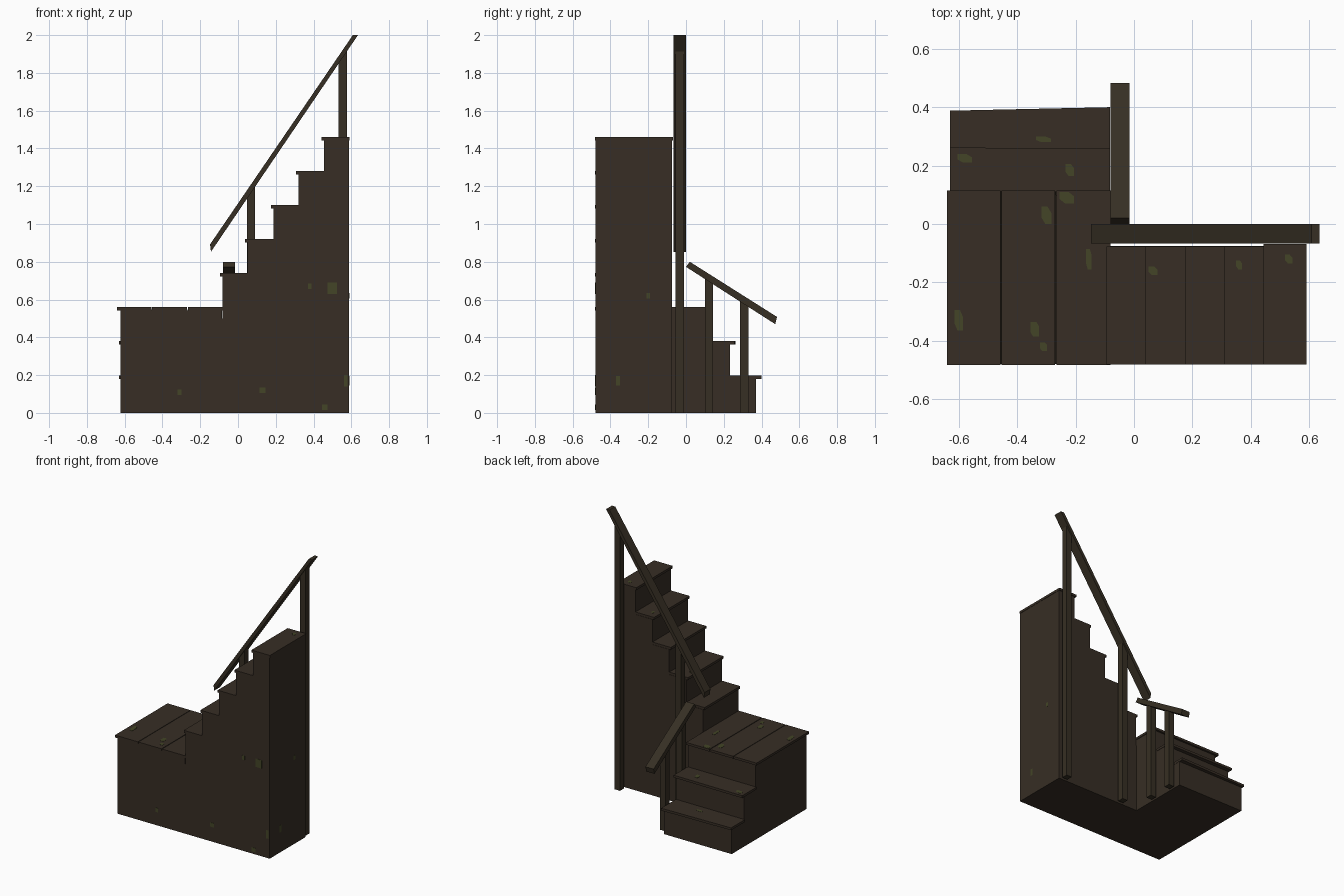
import bpy, bmesh, random

if "Cube" in bpy.data.objects:
    bpy.data.objects.remove(bpy.data.objects["Cube"])

random.seed(4)


def material(name, rgb):
    m = bpy.data.materials.new(name)
    m.diffuse_color = (*rgb, 1)
    m.use_nodes = True
    m.node_tree.nodes["Principled BSDF"].inputs["Base Color"].default_value = m.diffuse_color
    return m


WOOD = material("dark brown wood", (0.038, 0.027, 0.018))
RAIL = material("rail brown wood", (0.037, 0.028, 0.017))
MOSS = material("moss green", (0.056, 0.060, 0.020))
GAP = material("dark plank gap", (0.010, 0.008, 0.005))


def prism(name, pts, axis, a, b, mat):
    """Extrude a 2D profile along an axis from a to b."""
    place = {"x": lambda p, t: (t, p[0], p[1]),
             "y": lambda p, t: (p[0], t, p[1]),
             "z": lambda p, t: (p[0], p[1], t)}[axis]
    bm = bmesh.new()
    lo = [bm.verts.new(place(p, a)) for p in pts]
    hi = [bm.verts.new(place(p, b)) for p in pts]
    n = len(pts)
    bm.faces.new(lo)
    bm.faces.new(hi)
    for i in range(n):
        j = (i + 1) % n
        bm.faces.new((lo[i], lo[j], hi[j], hi[i]))
    bmesh.ops.recalc_face_normals(bm, faces=bm.faces)
    me = bpy.data.meshes.new(name)
    bm.to_mesh(me)
    bm.free()
    me.materials.append(mat)
    ob = bpy.data.objects.new(name, me)
    bpy.context.collection.objects.link(ob)
    return ob


def box(name, x0, x1, y0, y1, z0, z1, mat):
    return prism(name, [(x0, y0), (x1, y0), (x1, y1), (x0, y1)], "z", z0, z1, mat)


T = 0.017                                    # tread thickness
risers = [-0.082, 0.05, 0.187, 0.32, 0.455]  # upper flight riser positions
tops = [0.74, 0.92, 1.10, 1.28, 1.46]
BACK = -0.075

# Upper flight body, reaching under the landing so the two bodies merge
pts = [(0.588, 0), (-0.3, 0), (-0.3, 0.5), (risers[0], 0.5)]
for i, z in enumerate(tops):
    nxt = risers[i + 1] if i < 4 else 0.588
    pts += [(risers[i], z - T), (nxt, z - T)]
upper = prism("upper_flight_body", pts, "y", -0.48, BACK, WOOD)

# Landing and lower flight body
pts = [(-0.48, 0), (0.37, 0), (0.37, 0.197 - T), (0.232, 0.197 - T), (0.232, 0.38 - T),
       (0.1, 0.38 - T), (0.1, 0.56 - T), (-0.48, 0.56 - T)]
body = prism("stair_body", pts, "x", -0.622, -0.085, WOOD)

mod = body.modifiers.new("join", "BOOLEAN")
mod.operation = "UNION"
mod.solver = "EXACT"
mod.object = upper
bpy.context.view_layer.objects.active = body
bpy.ops.object.modifier_apply(modifier="join")
bpy.data.objects.remove(upper)

# Upper treads, overhanging their risers
for i, z in enumerate(tops):
    nxt = risers[i + 1] if i < 4 else 0.59
    back = -0.069 if i == 4 else -0.077
    box(f"upper_tread_{i + 1}", risers[i] - 0.012, nxt, -0.481, back, z - T, z, WOOD)

# Landing planks with narrow gaps
for i, (a, b) in enumerate([(-0.64, -0.458), (-0.454, -0.271), (-0.266, -0.081)]):
    box(f"landing_plank_{i + 1}", a, b, -0.482, 0.114, 0.56 - T, 0.56, WOOD)
for x in (-0.456, -0.2685):
    box("landing_gap", x - 0.002, x + 0.002, -0.479, 0.112, 0.56 - T, 0.56 - T + 0.004, GAP)

# Lower treads; the front edge of each is slightly skewed
for name, y0, yl, yr, z in (("lower_tread_1", 0.232, 0.388, 0.40, 0.197),
                            ("lower_tread_2", 0.1, 0.262, 0.258, 0.38)):
    prism(name, [(-0.63, y0), (-0.083, y0), (-0.083, yr), (-0.63, yl)], "z", z - T, z, WOOD)

# Handrails
prism("upper_handrail", [(-0.143, 0.853), (-0.148, 0.892), (0.608, 2.0), (0.635, 2.0)],
      "y", -0.066, 0.0, RAIL)
prism("lower_handrail", [(0.0, 0.773), (0.02, 0.80), (0.482, 0.508), (0.472, 0.47)],
      "x", -0.08, -0.015, RAIL)

# Posts from the ground to the rails, with slanted tops
for name, a, b, za, zb in (("upper_post_low", 0.047, 0.09, 1.14, 1.203),
                           ("upper_post_high", 0.532, 0.576, 1.856, 1.921)):
    prism(name, [(a, 0), (b, 0), (b, zb), (a, za)], "y", -0.056, -0.011, RAIL)
for name, a, b, za, zb in (("lower_post_back", 0.1, 0.143, 0.72, 0.69),
                           ("lower_post_front", 0.286, 0.33, 0.60, 0.572)):
    prism(name, [(a, 0), (b, 0), (b, zb), (a, za)], "x", -0.07, -0.026, RAIL)

# Moss patches on treads: centre x, y, top z, width, depth
E = 0.0015
for x, y, z, w, d in ((-0.31, 0.29, 0.197, 0.05, 0.02), (-0.58, 0.225, 0.38, 0.05, 0.03),
                      (-0.22, 0.185, 0.38, 0.03, 0.04), (-0.23, 0.09, 0.56, 0.05, 0.04),
                      (-0.30, 0.03, 0.56, 0.035, 0.06), (-0.60, -0.33, 0.56, 0.03, 0.07),
                      (-0.34, -0.36, 0.56, 0.03, 0.05), (-0.155, -0.12, 0.56, 0.02, 0.07),
                      (-0.31, -0.42, 0.56, 0.025, 0.03), (0.065, -0.16, 0.92, 0.03, 0.03),
                      (0.36, -0.14, 1.28, 0.02, 0.03), (0.53, -0.12, 1.46, 0.025, 0.03)):
    k = random.uniform(0.2, 0.4)
    w, d = w / 2, d / 2
    prism("moss_patch", [(x - w, y - d * k), (x - w * k, y - d), (x + w, y - d), (x + w, y + d * k),
                         (x + w * k, y + d), (x - w, y + d)], "z", z, z + E, MOSS)

# Moss patches on the front and right walls
for x, z, w, h in ((0.50, 0.66, 0.05, 0.06), (0.38, 0.67, 0.02, 0.03), (0.57, 0.17, 0.02, 0.06),
                   (0.13, 0.12, 0.03, 0.03), (0.46, 0.03, 0.03, 0.03), (-0.31, 0.11, 0.02, 0.03)):
    box("front_moss", x - w / 2, x + w / 2, -0.48 - E, -0.48, z - h / 2, z + h / 2, MOSS)
for y, z, w, h in ((-0.36, 0.17, 0.02, 0.05), (-0.2, 0.62, 0.02, 0.03)):
    box("side_moss", 0.588, 0.588 + E, y - w / 2, y + w / 2, z - h / 2, z + h / 2, MOSS)
